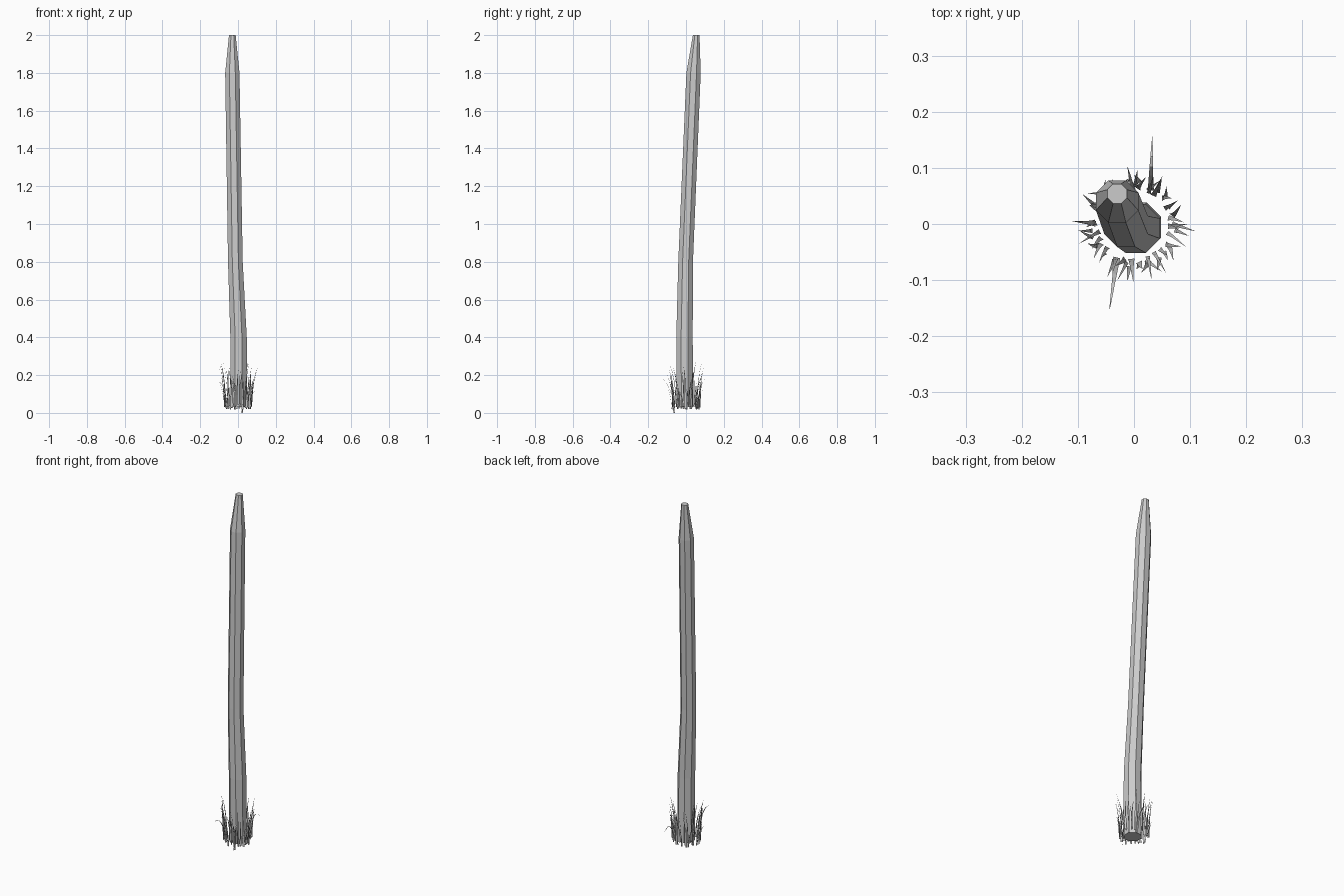
import bpy, bmesh, math, random
from mathutils import Vector

if "Cube" in bpy.data.objects:
    bpy.data.objects.remove(bpy.data.objects["Cube"])

random.seed(7)

def finish(bm, name):
    me = bpy.data.meshes.new(name)
    bm.to_mesh(me)
    bm.free()
    ob = bpy.data.objects.new(name, me)
    bpy.context.collection.objects.link(ob)
    return ob

# Leaning eight-sided post: x, y, z, radius per ring
RINGS = [(0.004, -0.006, 0.03, 0.048), (0.003, -0.008, 0.40, 0.047),
         (-0.014, -0.002, 0.80, 0.042), (-0.030, 0.040, 1.80, 0.041),
         (-0.030, 0.054, 2.00, 0.019)]
SIDES = 8
bm = bmesh.new()
loops = []
for x, y, z, r in RINGS:
    loops.append([bm.verts.new((x + r * math.cos(a), y + r * math.sin(a), z))
                  for a in (math.tau * (i + 0.5) / SIDES for i in range(SIDES))])
for lo, hi in zip(loops, loops[1:]):
    for i in range(SIDES):
        j = (i + 1) % SIDES
        bm.faces.new((lo[i], lo[j], hi[j], hi[i]))
bm.faces.new(loops[0][::-1])
bm.faces.new(loops[-1])
finish(bm, "wooden_post")

# Grass blade: tapered strip along a quadratic curve
def blade(bm, base, mid, tip, width, segs=4):
    base, mid, tip = Vector(base), Vector(mid), Vector(tip)
    out = tip - base
    side = Vector((-out.y, out.x, 0)).normalized() * width / 2
    prev = None
    for i in range(segs):
        t = i / segs
        p = base * (1 - t) ** 2 + mid * 2 * t * (1 - t) + tip * t * t
        w = side * (1 - t * 0.9)
        row = (bm.verts.new(p - w), bm.verts.new(p + w))
        if prev:
            bm.faces.new((prev[0], prev[1], row[1], row[0]))
        prev = row
    bm.faces.new((prev[0], prev[1], bm.verts.new(tip)))

def polar(a, r, z):
    return (r * math.cos(a), r * math.sin(a), z)

bm = bmesh.new()
COUNT = 27
for i in range(COUNT):
    a = math.tau * (i + random.uniform(-0.25, 0.25)) / COUNT
    for k in range(2):
        b = a + random.uniform(-0.06, 0.06)
        c = b + random.uniform(-0.2, 0.2)
        r0 = random.uniform(0.06, 0.076)
        r1 = random.uniform(0.08, 0.108)
        z0 = random.uniform(0.015, 0.045)
        z1 = random.uniform(0.19, 0.28) if k == 0 else random.uniform(0.11, 0.20)
        blade(bm, polar(b, r0, z0), polar(b, r0 + 0.005, z0 + 0.65 * (z1 - z0)),
              polar(c, r1, z1), random.uniform(0.008, 0.012))
# Two long drooping blades and the lowest blade
blade(bm, (0.03, 0.06, 0.04), (0.03, 0.095, 0.20), (0.033, 0.16, 0.11), 0.011, 6)
blade(bm, (-0.03, -0.06, 0.04), (-0.036, -0.10, 0.21), (-0.044, -0.155, 0.18), 0.011, 6)
blade(bm, (0.022, -0.063, 0.0), (0.025, -0.068, 0.09), (0.05, -0.085, 0.17), 0.010)
blade(bm, (0.068, 0.0, 0.02), (0.075, -0.002, 0.18), (0.11, -0.013, 0.25), 0.010)
blade(bm, (-0.068, 0.0, 0.02), (-0.078, 0.002, 0.12), (-0.11, 0.005, 0.20), 0.010)
finish(bm, "grass_tuft")
